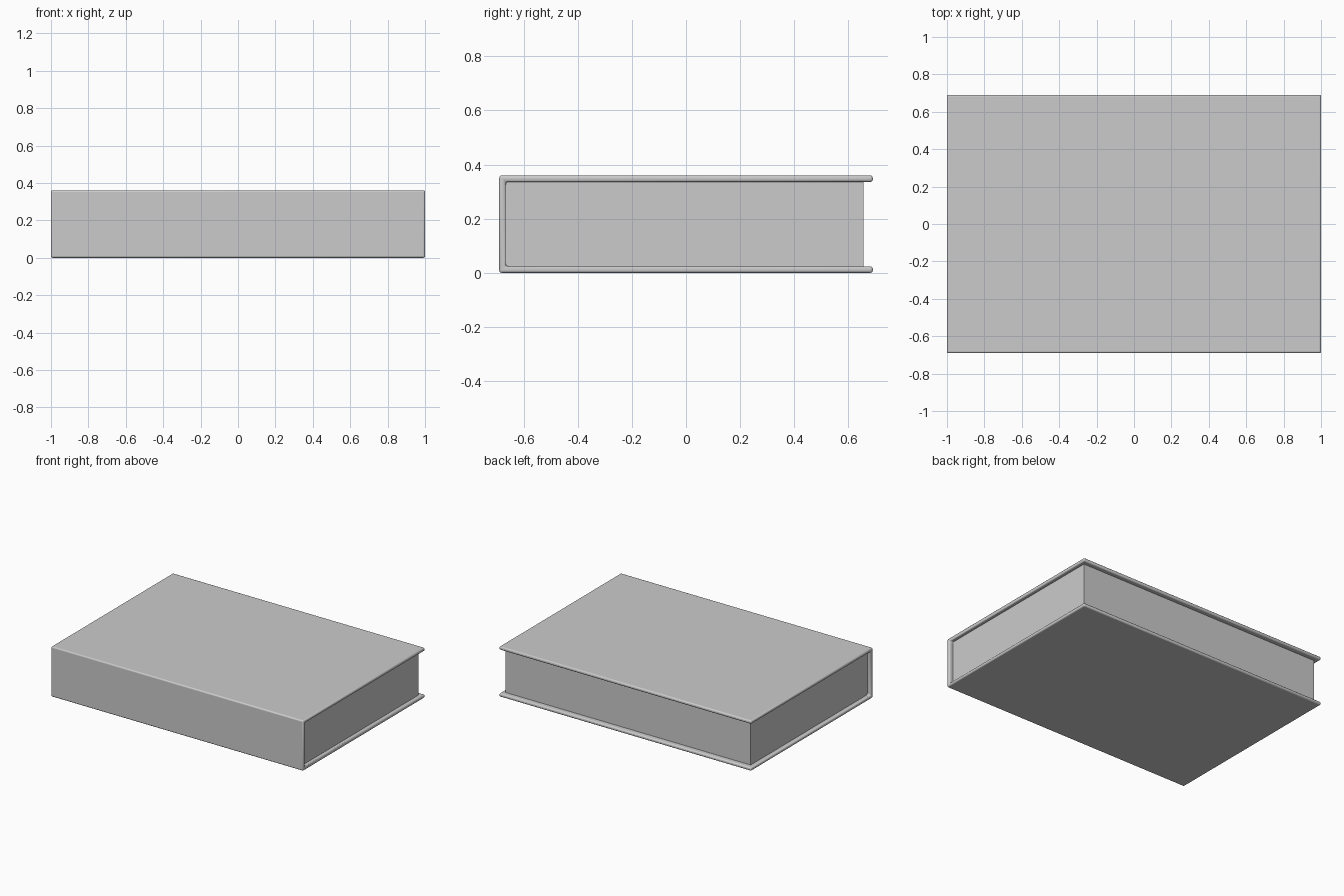
import bpy, bmesh

if "Cube" in bpy.data.objects:
    bpy.data.objects.remove(bpy.data.objects["Cube"])

L, W, H, T = 1.0, 0.69, 0.36, 0.024   # half length, half width, height, board thickness


def extrude_profile(name, points, half_length):
    """Extrude a (y, z) profile along x, centred on x = 0."""
    bm = bmesh.new()
    face = bm.faces.new([bm.verts.new((-half_length, y, z)) for y, z in points])
    ext = bmesh.ops.extrude_face_region(bm, geom=[face])
    verts = [v for v in ext["geom"] if isinstance(v, bmesh.types.BMVert)]
    bmesh.ops.translate(bm, verts=verts, vec=(2 * half_length, 0, 0))
    bmesh.ops.recalc_face_normals(bm, faces=bm.faces)
    mesh = bpy.data.meshes.new(name)
    bm.to_mesh(mesh)
    bm.free()
    obj = bpy.data.objects.new(name, mesh)
    bpy.context.collection.objects.link(obj)
    return obj


# Cover: two boards joined by the spine at the front
cover = extrude_profile("cover", [
    (-W, 0), (W, 0), (W, T), (-W + T, T),
    (-W + T, H - T), (W, H - T), (W, H), (-W, H)], L)
bevel = cover.modifiers.new("rounded_edges", 'BEVEL')
bevel.width = 0.009
bevel.segments = 3
bevel.limit_method = 'ANGLE'

# Page block, inset at the three open sides
back, front = 0.655, -W + T
extrude_profile("pages", [
    (front, T - 0.002), (back, T - 0.002),
    (back, H - T + 0.002), (front, H - T + 0.002)], L - 0.028)

# Smooth the rounded cover edges
bpy.context.view_layer.objects.active = cover
cover.select_set(True)
bpy.ops.object.shade_smooth_by_angle()
